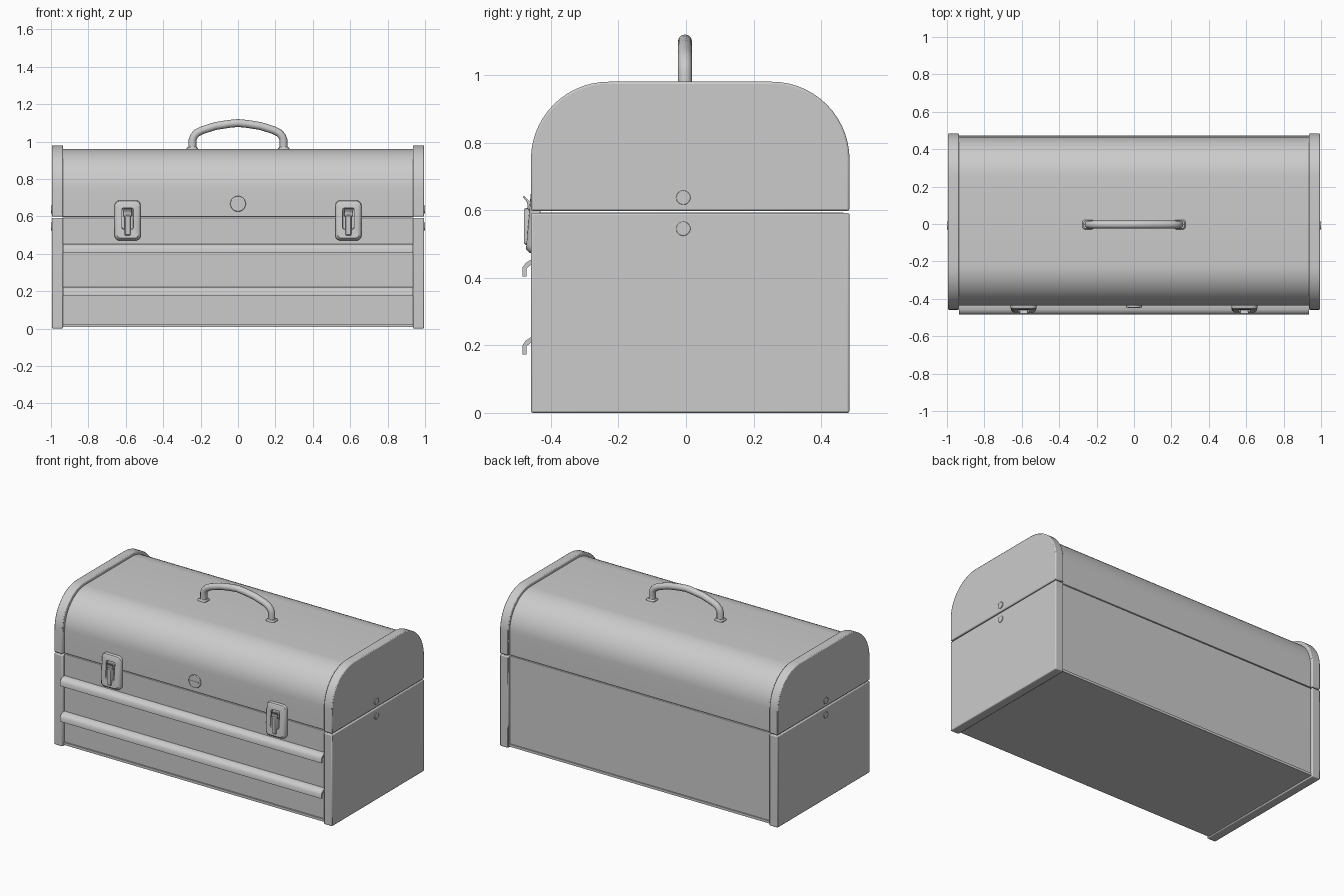
import bpy, bmesh, math
from mathutils import Vector

if "Cube" in bpy.data.objects:
    bpy.data.objects.remove(bpy.data.objects["Cube"])


def finish(name, bm, bevel=0.0):
    bmesh.ops.recalc_face_normals(bm, faces=bm.faces)
    me = bpy.data.meshes.new(name)
    bm.to_mesh(me)
    bm.free()
    ob = bpy.data.objects.new(name, me)
    bpy.context.collection.objects.link(ob)
    if bevel:
        m = ob.modifiers.new("bevel", 'BEVEL')
        m.width, m.segments, m.limit_method = bevel, 2, 'ANGLE'
    bpy.ops.object.select_all(action='DESELECT')
    ob.select_set(True)
    bpy.context.view_layer.objects.active = ob
    bpy.ops.object.shade_smooth_by_angle(angle=math.radians(35))
    return ob


def loft(name, loops, bevel=0.0):
    """Skin a list of equal-length point loops and cap both ends."""
    bm = bmesh.new()
    rings = [[bm.verts.new(p) for p in loop] for loop in loops]
    n = len(rings[0])
    for a, b in zip(rings, rings[1:]):
        for i in range(n):
            j = (i + 1) % n
            bm.faces.new((a[i], a[j], b[j], b[i]))
    bm.faces.new(rings[0])
    bm.faces.new(rings[-1])
    return finish(name, bm, bevel)


def extrude_x(name, profile, x0, x1, bevel=0.0):
    return loft(name, [[(x, y, z) for y, z in profile] for x in (x0, x1)], bevel)


def box_profile(y0, y1, z0, z1):
    return [(y0, z0), (y1, z0), (y1, z1), (y0, z1)]


def lid_profile(y0, y1, z0, z1, r, seg=14):
    pts = [(y0, z0), (y1, z0)]
    for cy, start in ((y1 - r, 0), (y0 + r, 90)):
        for i in range(seg + 1):
            a = math.radians(start + 90 * i / seg)
            pts.append((cy + r * math.cos(a), z1 - r + r * math.sin(a)))
    return pts


def round_rect(cx, cz, w, h, r, y, lean=0.0, seg=5):
    pts = []
    for sx, sz, start in ((1, 1, 0), (-1, 1, 90), (-1, -1, 180), (1, -1, 270)):
        for i in range(seg + 1):
            a = math.radians(start + 90 * i / seg)
            x = cx + sx * (w / 2 - r) + r * math.cos(a)
            z = cz + sz * (h / 2 - r) + r * math.sin(a)
            pts.append((x, y + lean * (z - cz), z))
    return pts


def disc(name, center, axis, r, depth, bevel=0.0):
    bm = bmesh.new()
    bmesh.ops.create_cone(bm, cap_ends=True, segments=28, radius1=r, radius2=r, depth=depth)
    rot = Vector(axis).to_track_quat('Z', 'Y').to_matrix()
    bmesh.ops.rotate(bm, verts=bm.verts, matrix=rot)
    bmesh.ops.translate(bm, verts=bm.verts, vec=center)
    return finish(name, bm, bevel)


# Main shell between the end panels
extrude_x("lower_box", box_profile(-0.437, 0.467, 0.012, 0.593), -0.94, 0.94, 0.003)
extrude_x("lid", lid_profile(-0.437, 0.467, 0.597, 0.96, 0.215), -0.94, 0.94, 0.003)
extrude_x("bottom_lip", box_profile(-0.446, 0.474, 0.008, 0.024), -0.94, 0.94)

# Drawer pull rails across the front
rail = [(-0.43, 0.0), (-0.46, 0.0), (-0.475, -0.01), (-0.484, -0.023), (-0.484, -0.05),
        (-0.472, -0.05), (-0.472, -0.026), (-0.457, -0.013), (-0.43, -0.013)]
for i, z in enumerate((0.453, 0.223)):
    extrude_x(f"drawer_rail_{i + 1}", [(y, z + dz) for y, dz in rail], -0.936, 0.936)

for side, s in (("left", -1), ("right", 1)):
    # End panels: lower half and arched lid half, with rivets
    extrude_x(f"lower_end_{side}", box_profile(-0.459, 0.484, 0, 0.592), s * 0.935, s * 0.995, 0.006)
    extrude_x(f"lid_end_{side}", lid_profile(-0.459, 0.484, 0.598, 0.98, 0.23),
              s * 0.935, s * 0.995, 0.006)
    for i, z in enumerate((0.545, 0.637)):
        disc(f"rivet_{side}_{i + 1}", (s * 0.995, -0.008, z), (1, 0, 0), 0.021, 0.01, 0.002)

    # Latch: framed plate with a window, lever and hooked tip
    cx, cz = s * 0.59, 0.578
    loft(f"latch_plate_{side}", [
        round_rect(cx, cz, 0.14, 0.215, 0.028, -0.43),
        round_rect(cx, cz, 0.14, 0.215, 0.028, -0.448, 0.04),
        round_rect(cx, cz, 0.132, 0.207, 0.024, -0.458, 0.06),
        round_rect(cx, cz, 0.112, 0.187, 0.018, -0.465, 0.09),
        round_rect(cx, cz + 0.01, 0.062, 0.115, 0.010, -0.465, 0.09),
        round_rect(cx, cz + 0.01, 0.058, 0.110, 0.009, -0.447)])
    loft(f"latch_lever_{side}", [
        round_rect(cx, 0.552, 0.032, 0.11, 0.008, -0.445),
        round_rect(cx, 0.552, 0.032, 0.11, 0.008, -0.474),
        round_rect(cx, 0.552, 0.024, 0.10, 0.006, -0.480)])
    extrude_x(f"latch_hook_{side}",
              [(-0.445, 0.60), (-0.468, 0.60), (-0.470, 0.622), (-0.483, 0.640),
               (-0.479, 0.643), (-0.462, 0.625), (-0.445, 0.625)],
              cx - 0.022, cx + 0.022, 0.002)

    # Handle foot
    loft(f"handle_foot_{side}", [
        [(p[0], p[2], z) for p in round_rect(s * 0.245, -0.003, w, w * 0.85, 0.012, 0)]
        for w, z in ((0.06, 0.955), (0.06, 0.964), (0.048, 0.972))])

# Centre lock with a slot bar
disc("lock", (0, -0.438, 0.667), (0, 1, 0), 0.042, 0.018, 0.003)
extrude_x("lock_slot", box_profile(-0.449, -0.44, 0.664, 0.670), -0.033, 0.033)

# Carrying handle: a bent tube
half = [(0.243, 0.95), (0.243, 1.01), (0.235, 1.03), (0.218, 1.047), (0.19, 1.061),
        (0.12, 1.083), (0.05, 1.094)]
path = [(-x, z) for x, z in half] + [(0, 1.099)] + half[::-1]
cu = bpy.data.curves.new("carry_handle", 'CURVE')
cu.dimensions = '3D'
cu.bevel_depth, cu.bevel_resolution, cu.use_fill_caps = 0.021, 4, True
sp = cu.splines.new('POLY')
sp.points.add(len(path) - 1)
for p, (x, z) in zip(sp.points, path):
    p.co = (x, -0.003, z, 1)
handle = bpy.data.objects.new("carry_handle", cu)
bpy.context.collection.objects.link(handle)
bpy.ops.object.select_all(action='DESELECT')
handle.select_set(True)
bpy.context.view_layer.objects.active = handle
bpy.ops.object.convert(target='MESH')
bpy.ops.object.shade_smooth_by_angle(angle=math.radians(35))
